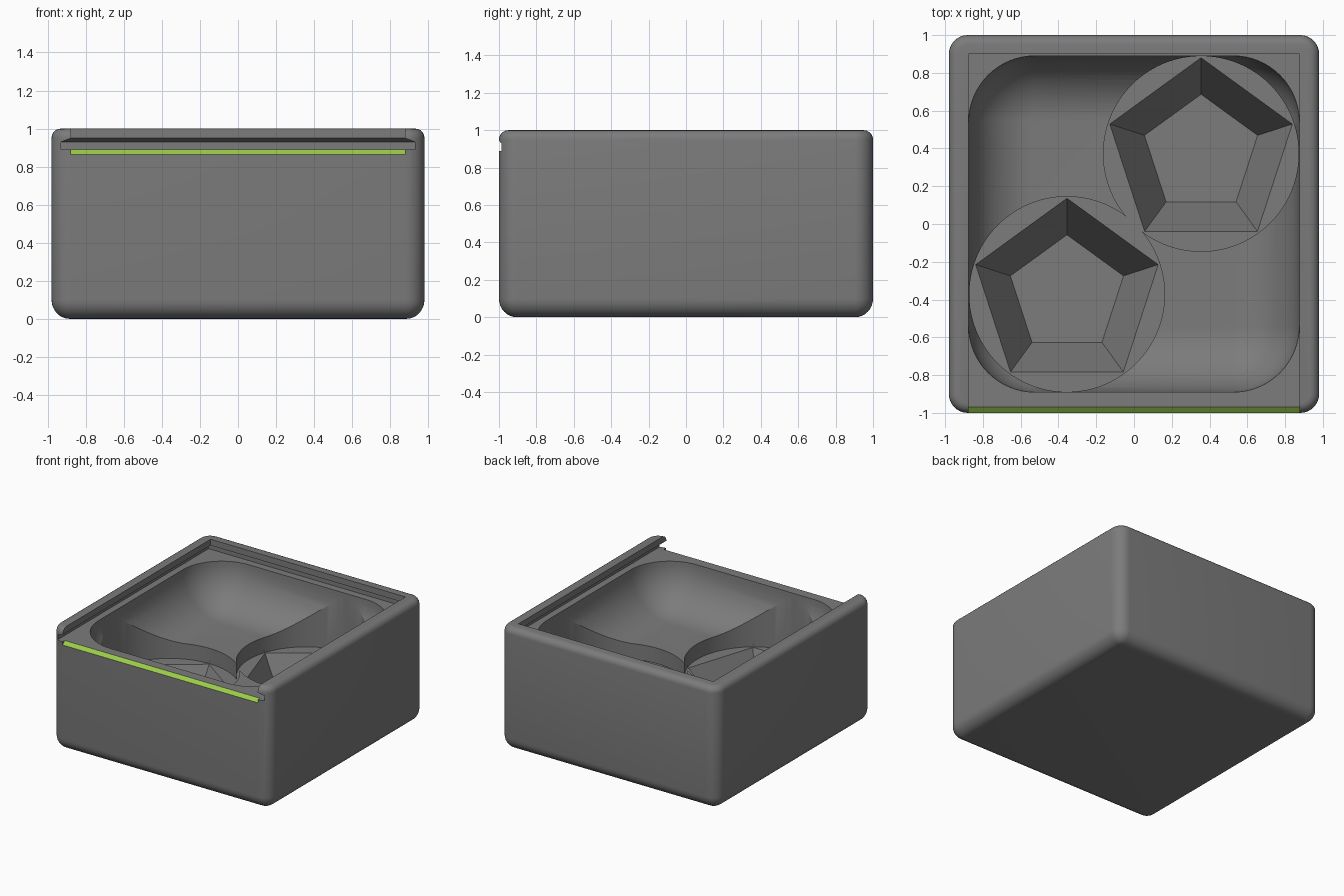
import bpy, bmesh, math

if "Cube" in bpy.data.objects:
    bpy.data.objects.remove(bpy.data.objects["Cube"])


def material(name, rgb):
    m = bpy.data.materials.new(name)
    m.diffuse_color = (*rgb, 1)
    m.use_nodes = True
    m.node_tree.nodes["Principled BSDF"].inputs["Base Color"].default_value = m.diffuse_color
    return m


def loft(name, rings):
    """Closed solid through stacked rings of equal point count."""
    bm = bmesh.new()
    loops = [[bm.verts.new(p) for p in ring] for ring in rings]
    n = len(loops[0])
    for a, b in zip(loops, loops[1:]):
        for i in range(n):
            j = (i + 1) % n
            bm.faces.new((a[i], a[j], b[j], b[i]))
    bm.faces.new(loops[0][::-1])
    bm.faces.new(loops[-1])
    bmesh.ops.recalc_face_normals(bm, faces=bm.faces)
    mesh = bpy.data.meshes.new(name)
    bm.to_mesh(mesh)
    bm.free()
    ob = bpy.data.objects.new(name, mesh)
    bpy.context.collection.objects.link(ob)
    return ob


def rounded_rect(hx, hy, r, z, seg):
    pts = []
    for k, (sx, sy) in enumerate(((1, 1), (-1, 1), (-1, -1), (1, -1))):
        for i in range(seg + 1):
            a = math.pi / 2 * (k + i / seg)
            pts.append((sx * (hx - r) + r * math.cos(a), sy * (hy - r) + r * math.sin(a), z))
    return pts


def fillet_rings(hx, hy, r, z0, seg):
    """Rings of a rounded bottom with ball corners, rising from z0."""
    rings = []
    for i in range(seg + 1):
        t = math.pi / 2 * i / seg
        d = (r - 0.004) * (1 - math.sin(t))
        rings.append(rounded_rect(hx - d, hy - d, r - d, z0 + r * (1 - math.cos(t)), seg))
    return rings


def polygon(cx, cy, r, z, n):
    return [(cx + r * math.cos(math.pi / 2 + 2 * math.pi * i / n),
             cy + r * math.sin(math.pi / 2 + 2 * math.pi * i / n), z) for i in range(n)]


def cut(target, cutter):
    mod = target.modifiers.new("cut", 'BOOLEAN')
    mod.operation = 'DIFFERENCE'
    mod.solver = 'EXACT'
    mod.object = cutter
    bpy.context.view_layer.objects.active = target
    bpy.ops.object.modifier_apply(modifier=mod.name)
    bpy.data.objects.remove(cutter)


# Outer box: large rounding below, small rounding on the top rim
HX, HY, R, RT = 0.98, 1.0, 0.1, 0.05
rings = fillet_rings(HX, HY, R, 0, 8)
for i in range(6):
    t = math.pi / 2 * i / 5
    d = RT * (1 - math.cos(t))
    rings.append(rounded_rect(HX - d, HY - d, R - d, 1 - RT + RT * math.sin(t), 8))
box = loft("box_body", rings)

# Sliding lid channel, undercut at the sides and back, open at the front
channel = [(0.89, 0.93, 0.95), (0.93, 0.93, 0.95), (0.95, 0.877, 0.9), (1.1, 0.877, 0.9)]
cut(box, loft("lid_channel", [[(-w, -1.1, z), (w, -1.1, z), (w, b, z), (-w, b, z)]
                              for z, w, b in channel]))

# Bowl with a full-radius rounded floor
bowl = fillet_rings(0.875, 0.89, 0.35, 0.54, 16)
bowl.append(rounded_rect(0.875, 0.89, 0.35, 0.92, 16))
cut(box, loft("bowl", bowl))

# Two round wells, each with a tapered five-sided pocket
for s in (1, -1):
    cx, cy = 0.355 * s, 0.372 * s
    cut(box, loft("round_well", [polygon(cx, cy, 0.517, z, 96) for z in (0.415, 0.92)]))
    k = 0.02 / 0.315 * 0.193
    cut(box, loft("pocket", [polygon(cx, cy, 0.315, 0.1, 5), polygon(cx, cy, 0.508, 0.415, 5),
                             polygon(cx, cy, 0.508 + k, 0.435, 5)]))

# Chamfer along the front edge of the ledge
prism = [(-1.03, 0.84), (-0.945, 0.911), (-1.03, 0.911)]
cut(box, loft("edge_chamfer", [[(x, y, z) for y, z in prism] for x in (-0.88, 0.88)]))

# Colours: grey body, green chamfer face
box.data.materials.clear()
box.data.materials.append(material("dark_grey", (0.2, 0.2, 0.2)))
box.data.materials.append(material("lime_green", (0.33, 0.6, 0.07)))
for f in box.data.polygons:
    c, n = f.center, f.normal
    f.material_index = int(c.y < -0.95 and 0.85 < c.z < 0.895 and n.z > 0.4 and n.y < -0.4)

bpy.ops.object.select_all(action='DESELECT')
box.select_set(True)
bpy.context.view_layer.objects.active = box
bpy.ops.object.shade_smooth_by_angle(angle=math.radians(25))
